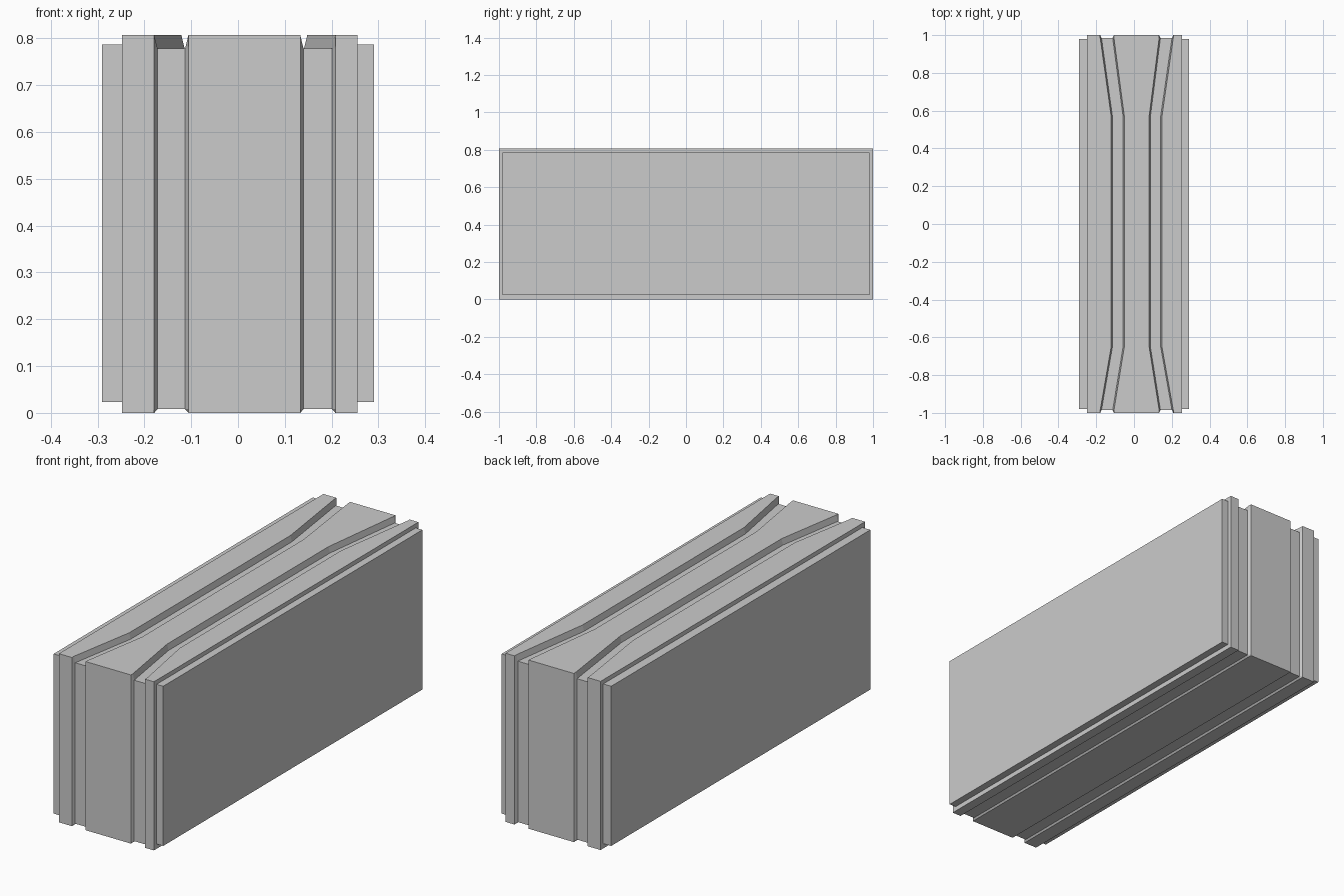
import bpy, bmesh

if "Cube" in bpy.data.objects:
    bpy.data.objects.remove(bpy.data.objects["Cube"])

HEIGHT = 0.807
FLOOR_LOW, FLOOR_HIGH = 0.008, 0.778   # groove floors
FLOOR_Y = 0.985


def make_object(name, bm):
    bmesh.ops.recalc_face_normals(bm, faces=bm.faces[:])
    mesh = bpy.data.meshes.new(name)
    bm.to_mesh(mesh)
    bm.free()
    obj = bpy.data.objects.new(name, mesh)
    bpy.context.collection.objects.link(obj)
    return obj


def box(name, lo, hi):
    bm = bmesh.new()
    bmesh.ops.create_cube(bm, size=1)
    for v in bm.verts:
        v.co = [(a + b) / 2 + c * (b - a) for a, b, c in zip(lo, hi, v.co)]
    return make_object(name, bm)


def band(name, left, right):
    """Loft a raised band; each side is (end x, waist x, floor x shift)."""
    bm = bmesh.new()
    rings = []
    for y in (-1, -FLOOR_Y, -0.65, 0.57, FLOOR_Y, 1):
        ring = []
        for side, zs in ((left, (0, FLOOR_LOW, FLOOR_HIGH, HEIGHT)),
                         (right, (HEIGHT, FLOOR_HIGH, FLOOR_LOW, 0))):
            end, waist, shift = side
            for z in zs:
                x = waist if z > 0.5 and abs(y) < 0.9 else end
                if abs(y) < 1 and z in (FLOOR_LOW, FLOOR_HIGH):
                    x += shift
                ring.append(bm.verts.new((x, y, z)))
        rings.append(ring)
    for a, b in zip(rings, rings[1:]):
        for i in range(8):
            j = (i + 1) % 8
            bm.faces.new((a[i], a[j], b[j], b[i]))
    bm.faces.new(rings[0])
    bm.faces.new(rings[-1])
    return make_object(name, bm)


# Core whose surface forms the groove floors
box("core", (-0.24, -FLOOR_Y, FLOOR_LOW), (0.24, FLOOR_Y, FLOOR_HIGH))

# Raised bands that narrow the grooves toward the waist on top
band("left_band", (-0.248, -0.248, 0), (-0.179, -0.121, 0.007))
band("centre_band", (-0.106, -0.051, -0.007), (0.133, 0.08, 0.007))
band("right_band", (0.208, 0.148, -0.007), (0.255, 0.255, 0))

# Flat side panels
for name, x0, x1 in (("left_panel", -0.29, -0.24), ("right_panel", 0.24, 0.29)):
    box(name, (x0, -0.98, 0.023), (x1, 0.98, 0.787))
